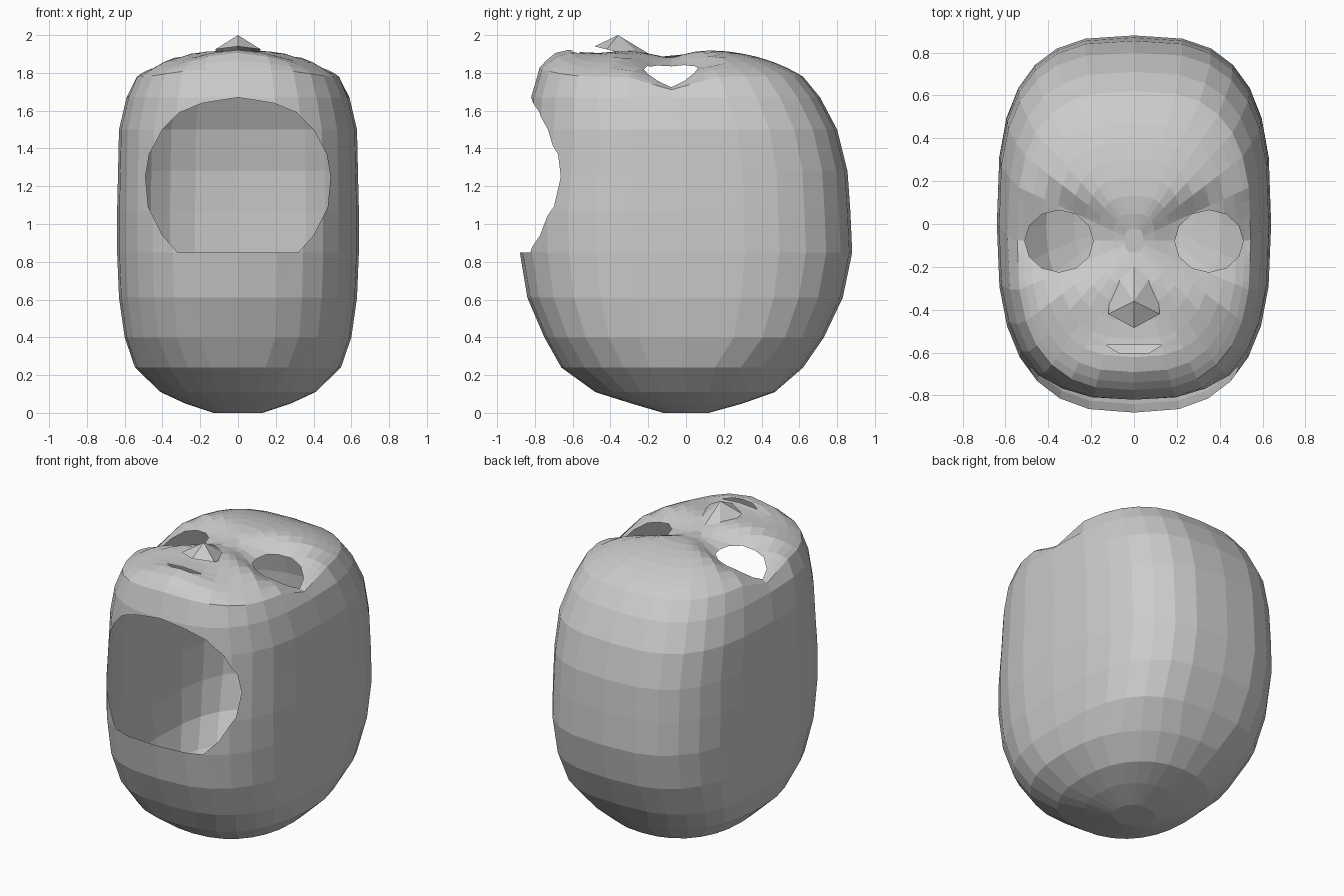
import bpy, bmesh, math
from mathutils import Vector

if "Cube" in bpy.data.objects:
    bpy.data.objects.remove(bpy.data.objects["Cube"])

SEG = 28


def ring_points(half_x, front, back, z, scale=1.0):
    """Rounded-square outline, squarer towards the back."""
    cy, hy = (front + back) / 2, (back - front) / 2
    pts = []
    for i in range(SEG):
        a = 2 * math.pi * i / SEG
        c, s = math.cos(a), math.sin(a)
        n = 2.3 if z < 0.3 else (2.9 if s > 0 else 2.7)
        pts.append(Vector((math.copysign(abs(c) ** (2 / n), c) * half_x * scale,
                           cy + math.copysign(abs(s) ** (2 / n), s) * hy * scale, z)))
    return pts


def face_relief(x, y):
    """Sunken eye sockets, nose bridge dip and raised mouth and chin."""
    d2 = ((abs(x) - 0.35) / 0.26) ** 2 + ((y + 0.08) / 0.19) ** 2
    sockets = -0.095 * math.exp(-d2 * d2)
    bridge = -0.035 * math.exp(-(x / 0.12) ** 2 - ((y + 0.1) / 0.14) ** 2)
    chin = 0.08 * math.exp(-(x / 0.3) ** 2 - ((y + 0.68) / 0.13) ** 2)
    return sockets + bridge + chin


def punch(bm, poly, ua, va, on_side):
    """Cut a convex opening (counter-clockwise outline) through one side of the shell."""
    us, vs = [p[0] for p in poly], [p[1] for p in poly]

    def near(f):
        fu = [v.co[ua] for v in f.verts]
        fv = [v.co[va] for v in f.verts]
        return (on_side(f.calc_center_median()) and max(fu) > min(us) and min(fu) < max(us)
                and max(fv) > min(vs) and min(fv) < max(vs))

    planes = []
    for p, q in zip(poly, poly[1:] + poly[:1]):
        co, no = Vector(), Vector()
        co[ua], co[va] = p
        no[ua], no[va] = q[1] - p[1], p[0] - q[0]
        planes.append((co, no.normalized()))
    for co, no in planes:
        faces = [f for f in bm.faces if near(f)]
        geom = set(faces)
        for f in faces:
            geom.update(f.edges)
            geom.update(f.verts)
        bmesh.ops.bisect_plane(bm, geom=list(geom), plane_co=co, plane_no=no, dist=1e-5)
    dead = [f for f in bm.faces if near(f) and
            all((f.calc_center_median() - co).dot(no) < 1e-5 for co, no in planes)]
    bmesh.ops.delete(bm, geom=dead, context='FACES')


def finish(bm, name):
    me = bpy.data.meshes.new(name)
    bm.to_mesh(me)
    bm.free()
    ob = bpy.data.objects.new(name, me)
    bpy.context.collection.objects.link(ob)
    return ob


# Skull: stacked outlines from the back of the head (z=0) up to the face edge
bm = bmesh.new()
profile = [  # z, half width, front y, back y
    (0.00, 0.13, -0.12, 0.12), (0.05, 0.28, -0.29, 0.30), (0.11, 0.41, -0.48, 0.47),
    (0.24, 0.545, -0.66, 0.62), (0.40, 0.60, -0.75, 0.73), (0.61, 0.63, -0.84, 0.83),
    (0.85, 0.64, -0.88, 0.88), (1.07, 0.64, -0.88, 0.87), (1.28, 0.635, -0.86, 0.855),
    (1.50, 0.63, -0.835, 0.80), (1.67, 0.59, -0.82, 0.71), (1.78, 0.545, -0.775, 0.62)]
rings = [ring_points(w, f, b, z) for z, w, f, b in profile]

# Face: shrinking outlines that follow a shallow dome
for s in (0.95, 0.88, 0.78, 0.66, 0.54, 0.42, 0.3, 0.18, 0.08):
    rings.append(ring_points(0.545, -0.775, 0.62, 1.78 + 0.145 * (1 - s ** 3), s))
for r in rings[len(profile) - 1:]:
    for p in r:
        p.z += face_relief(p.x, p.y)

vr = [[bm.verts.new(p) for p in r] for r in rings]
for lo, hi in zip(vr, vr[1:]):
    for i in range(SEG):
        j = (i + 1) % SEG
        bm.faces.new((lo[i], lo[j], hi[j], hi[i]))
bm.faces.new(vr[0][::-1])
bm.faces.new(vr[-1])

# Neck opening
half = [(0.32, 0.85), (0.40, 0.94), (0.475, 1.09), (0.49, 1.25), (0.47, 1.37),
        (0.40, 1.50), (0.31, 1.59), (0.19, 1.64)]
neck = half + [(0.0, 1.67)] + [(-x, z) for x, z in reversed(half)]
punch(bm, neck, 0, 2, lambda c: c.y < -0.3)

# Eye openings and mouth slit
for side in (-1, 1):
    eye = [(side * 0.35 + 0.16 * math.cos(t), -0.08 + 0.145 * math.sin(t))
           for t in (2 * math.pi * k / 12 for k in range(12))]
    punch(bm, eye, 0, 1, lambda c: c.z > 1.55)
mouth = [(-0.13, -0.565), (-0.07, -0.602), (0.07, -0.602), (0.13, -0.565)]
punch(bm, mouth, 0, 1, lambda c: c.z > 1.75)
finish(bm, "head_shell")

# Nose: faceted wedge rising from the bridge to the tip
bm = bmesh.new()
bridge, tip, base = (bm.verts.new(p) for p in
                     ((0, -0.17, 1.885), (0, -0.36, 2.0), (0, -0.485, 1.94)))
for s in (-1, 1):
    top = bm.verts.new((s * 0.10, -0.21, 1.87))
    wing = bm.verts.new((s * 0.12, -0.42, 1.925))
    for tri in ((bridge, top, tip), (top, wing, tip), (tip, wing, base)):
        bm.faces.new(tri if s < 0 else tri[::-1])
bmesh.ops.recalc_face_normals(bm, faces=bm.faces[:])
nose = finish(bm, "nose")
